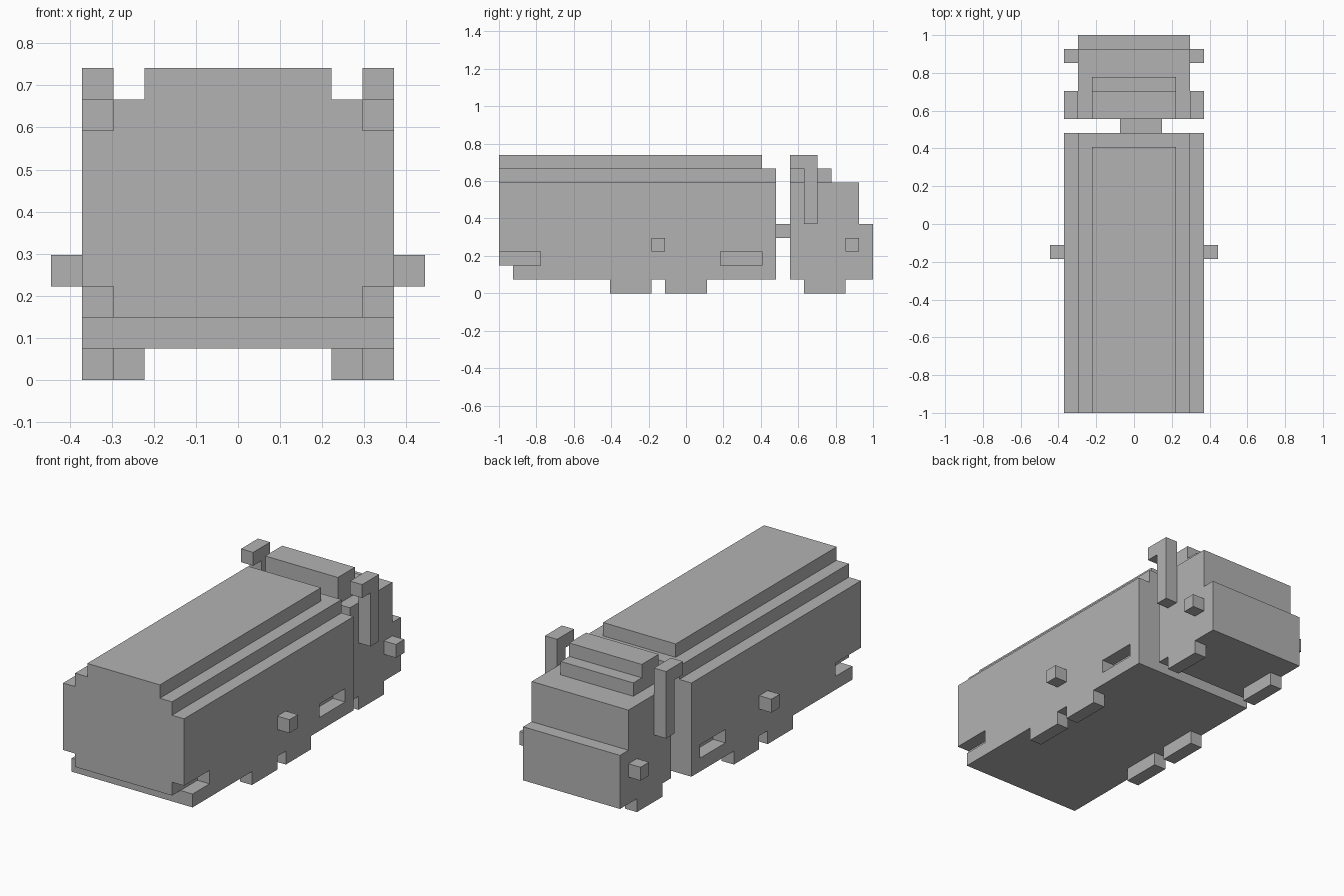
import bpy, bmesh
from math import radians
from mathutils import Vector
from itertools import product

cube = bpy.data.objects.get("Cube")
if cube:
    bpy.data.objects.remove(cube)

UNIT = 2 / 27          # one block; the model is 27 blocks long
ORIGIN = Vector((0, -1, 0))

grey = bpy.data.materials.new("plain grey")
grey.use_nodes = True
colour = (0.45, 0.45, 0.45, 1)
grey.diffuse_color = colour
grey.node_tree.nodes["Principled BSDF"].inputs["Base Color"].default_value = colour


def block(x, y, z):
    """Cells of a box given by (start, end) ranges in block units."""
    return set(product(range(*x), range(*y), range(*z)))


def mirrored(cells):
    """Cells plus their reflection across the centre plane."""
    return cells | {(-1 - i, j, k) for i, j, k in cells}


parts = {}

# Trailer: stepped roof, side recesses and rear undercut
recesses = mirrored(block((4, 5), (0, 3), (2, 3)) | block((4, 5), (16, 19), (2, 3)))
parts["trailer_body"] = (block((-5, 5), (0, 20), (1, 8))
                         - block((-5, 5), (0, 1), (1, 2)) - recesses)
parts["trailer_roof_step"] = block((-4, 4), (0, 20), (8, 9))
parts["trailer_roof_top"] = block((-3, 3), (0, 19), (9, 10))
parts["trailer_rear_wheels"] = mirrored(block((4, 5), (8, 11), (0, 1)))
parts["trailer_middle_wheels"] = mirrored(block((4, 5), (12, 15), (0, 1)))
parts["trailer_side_lamps"] = mirrored(block((5, 6), (11, 12), (3, 4)))

# Coupling between trailer and cab
parts["coupling"] = block((-1, 2), (20, 21), (4, 5))

# Cab: bonnet, cabin and stepped roof
parts["cab_base"] = block((-4, 4), (21, 27), (1, 5))
parts["cabin"] = block((-4, 4), (21, 26), (5, 8))
parts["cab_roof_step"] = block((-3, 3), (21, 24), (8, 9))
parts["cab_roof_top"] = block((-3, 3), (21, 23), (9, 10))
parts["cab_wheels"] = mirrored(block((3, 4), (23, 26), (0, 1))
                               - block((3, 4), (22, 23), (0, 1)))
parts["cab_wheels"] = mirrored(block((3, 4), (22, 25), (0, 1)))
parts["cab_side_lamps"] = mirrored(block((4, 5), (25, 26), (3, 4)))
parts["exhaust_pipes"] = mirrored(block((4, 5), (22, 23), (5, 9)))
parts["exhaust_tips"] = mirrored(block((4, 5), (21, 23), (9, 10)))

occupied = set().union(*parts.values())


def build(name, cells):
    """Make the outer skin of a part, merged into large flat faces."""
    bm = bmesh.new()
    for cell in cells:
        for axis, side in product(range(3), (0, 1)):
            step = [0, 0, 0]
            step[axis] = 2 * side - 1
            if tuple(c + s for c, s in zip(cell, step)) in occupied:
                continue
            u, v = (axis + 1) % 3, (axis + 2) % 3
            corners = []
            for a, b in ((0, 0), (1, 0), (1, 1), (0, 1)):
                p = Vector(cell)
                p[axis] += side
                p[u] += a
                p[v] += b
                corners.append(bm.verts.new(p * UNIT + ORIGIN))
            bm.faces.new(corners if side else corners[::-1])
    bmesh.ops.remove_doubles(bm, verts=bm.verts, dist=UNIT / 50)
    bmesh.ops.dissolve_limit(bm, angle_limit=radians(1), verts=bm.verts, edges=bm.edges)
    mesh = bpy.data.meshes.new(name)
    bm.to_mesh(mesh)
    bm.free()
    mesh.materials.append(grey)
    bpy.context.collection.objects.link(bpy.data.objects.new(name, mesh))


for part_name, part_cells in parts.items():
    build(part_name, part_cells)
